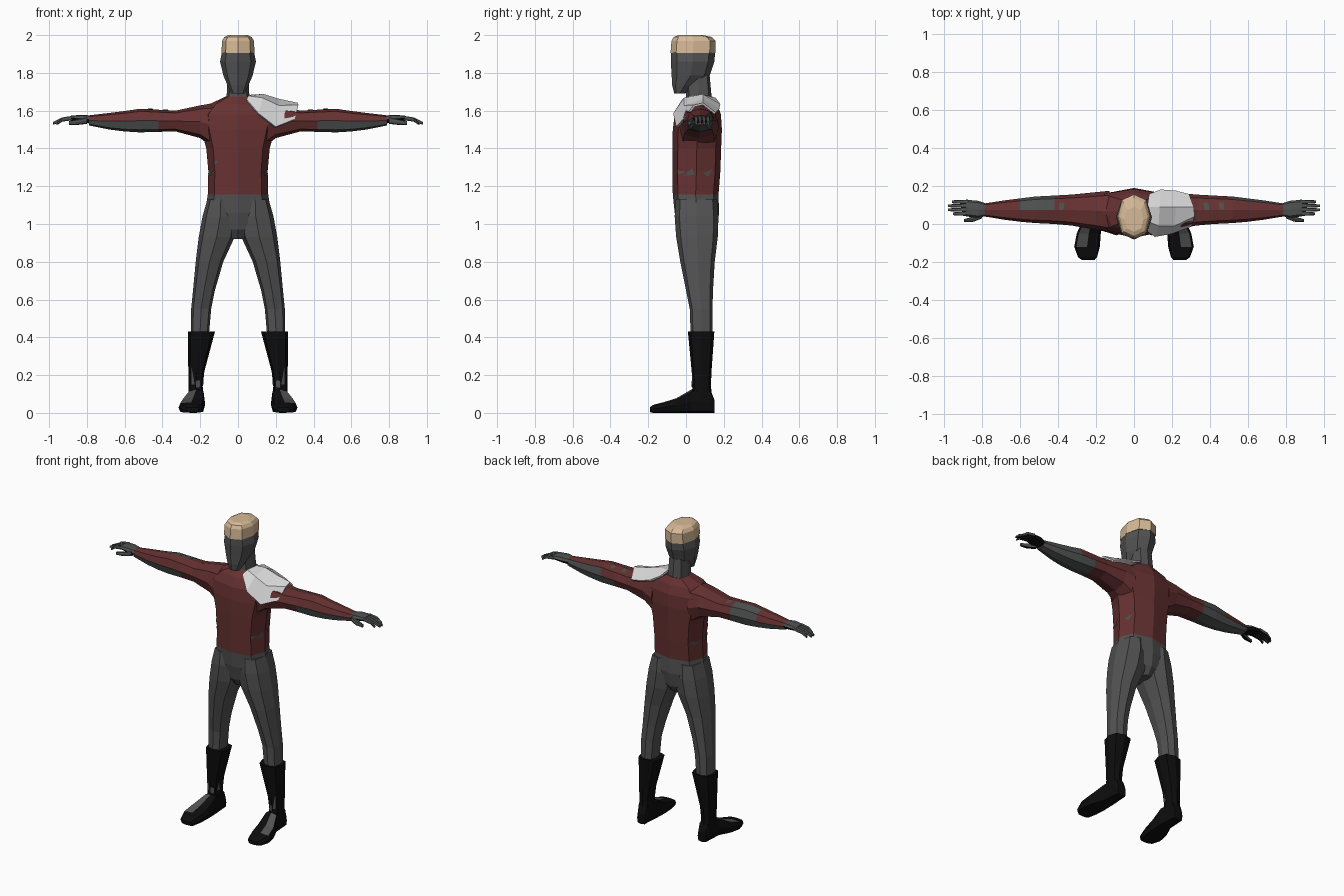
import bpy, bmesh, math
from mathutils import Vector


def material(name, rgb):
    m = bpy.data.materials.new(name)
    m.diffuse_color = (*rgb, 1)
    return m


GREY, RED, BLACK, HAIR, WHITE, SLEEVE = range(6)
MATS = [material("charcoal cloth", (0.085, 0.085, 0.085)),
        material("dark red cloth", (0.135, 0.031, 0.031)),
        material("black leather", (0.004, 0.004, 0.004)),
        material("blond hair", (0.68, 0.49, 0.31)),
        material("pale plate", (0.70, 0.70, 0.70)),
        material("sleeve grey", (0.075, 0.082, 0.080))]


def finish(name, bm, colour):
    """Turn a bmesh into a flat-shaded object; colour is an index or a rule(centre, normal)."""
    bmesh.ops.recalc_face_normals(bm, faces=bm.faces)
    for f in bm.faces:
        f.material_index = colour(f.calc_center_median(), f.normal) if callable(colour) else colour
    me = bpy.data.meshes.new(name)
    bm.to_mesh(me)
    bm.free()
    for m in MATS:
        me.materials.append(m)
    ob = bpy.data.objects.new(name, me)
    bpy.context.collection.objects.link(ob)
    return ob


def loft(name, axis, rings, colour, side=1, k=0.78):
    """Skin eight-sided rings (t, a0, a1, b0, b1) along an axis; side=-1 mirrors in x."""
    shape = [(1, 0), (k, k), (0, 1), (-k, k), (-1, 0), (-k, -k), (0, -1), (k, -k)]
    bm = bmesh.new()
    loops = []
    for t, a0, a1, b0, b1 in rings:
        loop = []
        for u, v in shape:
            a, b = (a0 + a1 + u * (a1 - a0)) / 2, (b0 + b1 + v * (b1 - b0)) / 2
            p = {"x": (t, a, b), "y": (a, t, b), "z": (a, b, t)}[axis]
            loop.append(bm.verts.new((p[0] * side, p[1], p[2])))
        loops.append(loop)
    for lo, hi in zip(loops, loops[1:]):
        for i in range(8):
            j = (i + 1) % 8
            bm.faces.new((lo[i], lo[j], hi[j], hi[i]))
    bm.faces.new(loops[0])
    bm.faces.new(loops[-1])
    return finish(name, bm, colour)


def patch(name, target, points, colour):
    """Lay a thin flat cloth patch on the surface of a part."""
    bm = bmesh.new()
    verts, normals = [], []
    for p in points:
        _, loc, nor, _ = target.closest_point_on_mesh(Vector(p))
        verts.append(bm.verts.new(loc + nor * 0.004))
        normals.append(nor)
    f = bm.faces.new(verts)
    f.normal_update()
    flip = f.normal.dot(sum(normals, Vector())) < 0
    ob = finish(name, bm, colour)
    if flip != (ob.data.polygons[0].normal.dot(sum(normals, Vector())) < 0) or \
            ob.data.polygons[0].normal.dot(sum(normals, Vector())) < 0:
        ob.data.flip_normals()
    return ob


# Torso and pelvis
torso = loft("torso", "z", [
    (1.155, -.16, .16, -.07, .172), (1.28, -.157, .157, -.072, .182),
    (1.40, -.168, .168, -.072, .186), (1.50, -.195, .195, -.07, .19),
    (1.58, -.20, .20, -.06, .185), (1.635, -.15, .15, -.035, .165),
    (1.675, -.065, .065, .0, .14)], RED)
loft("pelvis", "z", [
    (.92, -.035, .035, -.015, .13), (.97, -.09, .09, -.045, .165),
    (1.06, -.175, .175, -.06, .175), (1.156, -.16, .16, -.07, .172)], GREY)

# Neck, head and hair
loft("neck", "z", [(1.62, -.08, .08, -.01, .15), (1.68, -.06, .06, .0, .135),
                   (1.79, -.055, .055, .0, .125)], GREY)
loft("head", "z", [
    (1.69, -.035, .035, -.062, -.005), (1.735, -.056, .056, -.073, .06),
    (1.785, -.077, .077, -.076, .125), (1.86, -.095, .095, -.08, .15),
    (1.906, -.086, .086, -.08, .154)], GREY, k=.72)
loft("hair", "z", [
    (1.905, -.087, .087, -.082, .155), (1.97, -.085, .085, -.077, .156),
    (1.99, -.072, .072, -.065, .135), (2.0, -.05, .05, -.04, .09)], HAIR, k=.75)


def arm_colour(c, n):
    """Red sleeve with bare grey areas under and behind the forearm."""
    if abs(c.x) > .42 and n.z < -.3:
        return SLEEVE
    if c.x > .50 and n.y > .4:
        return SLEEVE
    if -.60 < c.x < -.44 and n.y > .2:
        return SLEEVE
    return RED


def palm_colour(c, n):
    return BLACK if n.z < -.4 else SLEEVE


for s, label in ((1, "left"), (-1, "right")):
    # Arm
    arm = loft(label + "_arm", "x", [
        (.13, -.045, .175, 1.40, 1.64), (.20, -.03, .168, 1.455, 1.628),
        (.33, -.008, .155, 1.49, 1.60), (.42, .0, .15, 1.488, 1.605),
        (.52, .005, .145, 1.485, 1.61), (.60, .012, .135, 1.49, 1.598),
        (.68, .022, .125, 1.50, 1.588), (.79, .04, .108, 1.522, 1.575)], arm_colour, s)
    # Torn cloth on the sleeve
    for x in (.37, .45):
        patch(label + "_sleeve_tear", arm,
              [(s * x, .07, 1.65), (s * (x + .025), .07, 1.65),
               (s * (x + .02), .12, 1.63), (s * (x - .005), .12, 1.63)], SLEEVE)
    # Hand: palm, four drooping fingers and a thumb
    loft(label + "_palm", "x", [
        (.77, .045, .105, 1.53, 1.573), (.82, .032, .122, 1.538, 1.578),
        (.885, .04, .128, 1.548, 1.574)], palm_colour, s)
    for i, tip in enumerate((.955, .98, .98, .96)):
        y = .054 + .021 * i
        loft(label + "_finger", "x", [
            (.875, y - .011, y + .011, 1.55, 1.573),
            (.93, y - .010, y + .010, 1.542, 1.564),
            (tip, y - .007, y + .007, 1.525, 1.54)], palm_colour, s)
    loft(label + "_thumb", "x", [
        (.80, .03, .06, 1.53, 1.565), (.845, .012, .04, 1.525, 1.555),
        (.895, .01, .026, 1.525, 1.545)], palm_colour, s)

    # Leg
    loft(label + "_leg", "z", [
        (.40, .155, .25, .025, .14), (.55, .142, .248, .02, .14),
        (.65, .122, .238, .0, .143), (.80, .078, .224, -.03, .152),
        (.93, .018, .208, -.052, .168), (1.04, .0, .188, -.06, .172),
        (1.13, .02, .162, -.055, .165)], GREY, s)
    # Boot shaft with worn grey spots at the ankle
    boot = loft(label + "_boot", "z", [
        (.07, .18, .262, .025, .14), (.14, .187, .262, .035, .132),
        (.22, .178, .263, .03, .135), (.43, .122, .266, .01, .15)], BLACK, s)
    patch(label + "_ankle_wear", boot,
          [(s * .20, .03, .135), (s * .225, .03, .135), (s * .225, .03, .17),
           (s * .198, .03, .17)], GREY)
    patch(label + "_shin_wear", boot,
          [(s * .23, .03, .15), (s * .25, .03, .15), (s * .248, .03, .25)], GREY)
    patch(label + "_inner_ankle_wear", boot,
          [(s * .18, .05, .15), (s * .18, .075, .15), (s * .18, .06, .21)], GREY)
    # Foot with a grey instep
    loft(label + "_foot", "y", [
        (.15, .19, .25, .0, .07), (.13, .185, .258, .0, .12),
        (.03, .176, .265, .0, .125), (-.05, .175, .302, .0, .078),
        (-.12, .18, .315, .0, .056), (-.175, .195, .295, .0, .042),
        (-.19, .208, .275, .004, .03)],
        lambda c, n: GREY if n.z > .75 and -.13 < c.y < .02
        and .22 < abs(c.x) < .29 else BLACK, s, k=.85)

    # Slits in the sides of the shirt
    patch(label + "_front_slit", torso,
          [(s * .152, -.01, 1.275), (s * .13, -.05, 1.285), (s * .132, -.045, 1.262)], SLEEVE)
    patch(label + "_side_slit", torso,
          [(s * .16, .045, 1.262), (s * .16, -.02, 1.255), (s * .16, .03, 1.295)], SLEEVE)
    patch(label + "_back_slit", torso,
          [(s * .15, .09, 1.27), (s * .14, .145, 1.29), (s * .15, .12, 1.25)], SLEEVE)
patch("chest_slit", torso,
      [(-.15, -.06, 1.31), (-.11, -.07, 1.332), (-.14, -.06, 1.338)], SLEEVE)

# Shoulder plate: four draped rows, front edge to back edge
rows = [[(.045, -.02, 1.66), (.11, -.068, 1.585), (.20, -.052, 1.515), (.30, -.015, 1.555)],
        [(.055, .02, 1.678), (.13, -.01, 1.668), (.215, -.01, 1.628), (.32, .04, 1.63)],
        [(.07, .09, 1.685), (.135, .09, 1.688), (.22, .09, 1.662), (.315, .09, 1.642)],
        [(.08, .158, 1.668), (.14, .182, 1.635), (.22, .176, 1.61), (.29, .158, 1.59)]]
bm = bmesh.new()
grid = [[bm.verts.new(p) for p in row] for row in rows]
for r0, r1 in zip(grid, grid[1:]):
    for i in range(3):
        bm.faces.new((r0[i], r0[i + 1], r1[i + 1], r1[i]))
plate = finish("shoulder_plate", bm, WHITE)
if sum(p.normal.z for p in plate.data.polygons) < 0:
    plate.data.flip_normals()
solid = plate.modifiers.new("thickness", "SOLIDIFY")
solid.thickness = 0.012
solid.offset = -1
